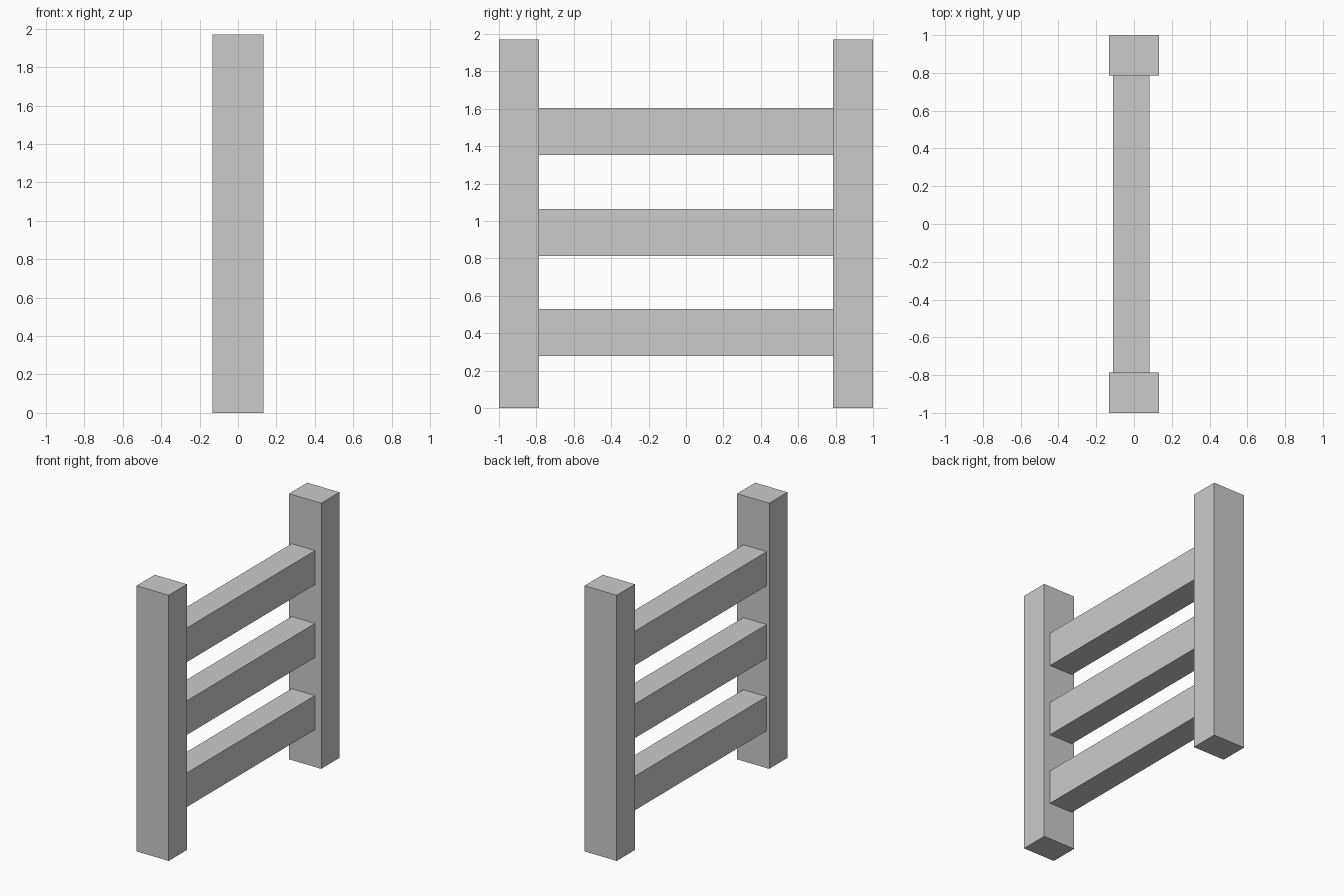
import bpy

if "Cube" in bpy.data.objects:
    bpy.data.objects.remove(bpy.data.objects["Cube"])


def box(name, x, y, z):
    """Add a box spanning the given (min, max) ranges."""
    spans = (x, y, z)
    bpy.ops.mesh.primitive_cube_add(size=1, location=[(a + b) / 2 for a, b in spans])
    obj = bpy.context.object
    obj.name = name
    obj.scale = [b - a for a, b in spans]
    bpy.ops.object.transform_apply(location=False, rotation=False, scale=True)
    return obj


HALF_WIDTH = 0.132
INNER = 0.787
HEIGHT = 1.97

# Upright posts at both ends
for label, y in (("front", (-1, -INNER)), ("back", (INNER, 1))):
    box(f"{label}_post", (-HALF_WIDTH, HALF_WIDTH), y, (0, HEIGHT))

# Three horizontal rails, set slightly towards -x
for label, z in (("lower", 0.277), ("middle", 0.812), ("upper", 1.352)):
    box(f"{label}_rail", (-0.111, 0.081), (-INNER, INNER), (z, z + 0.253))
